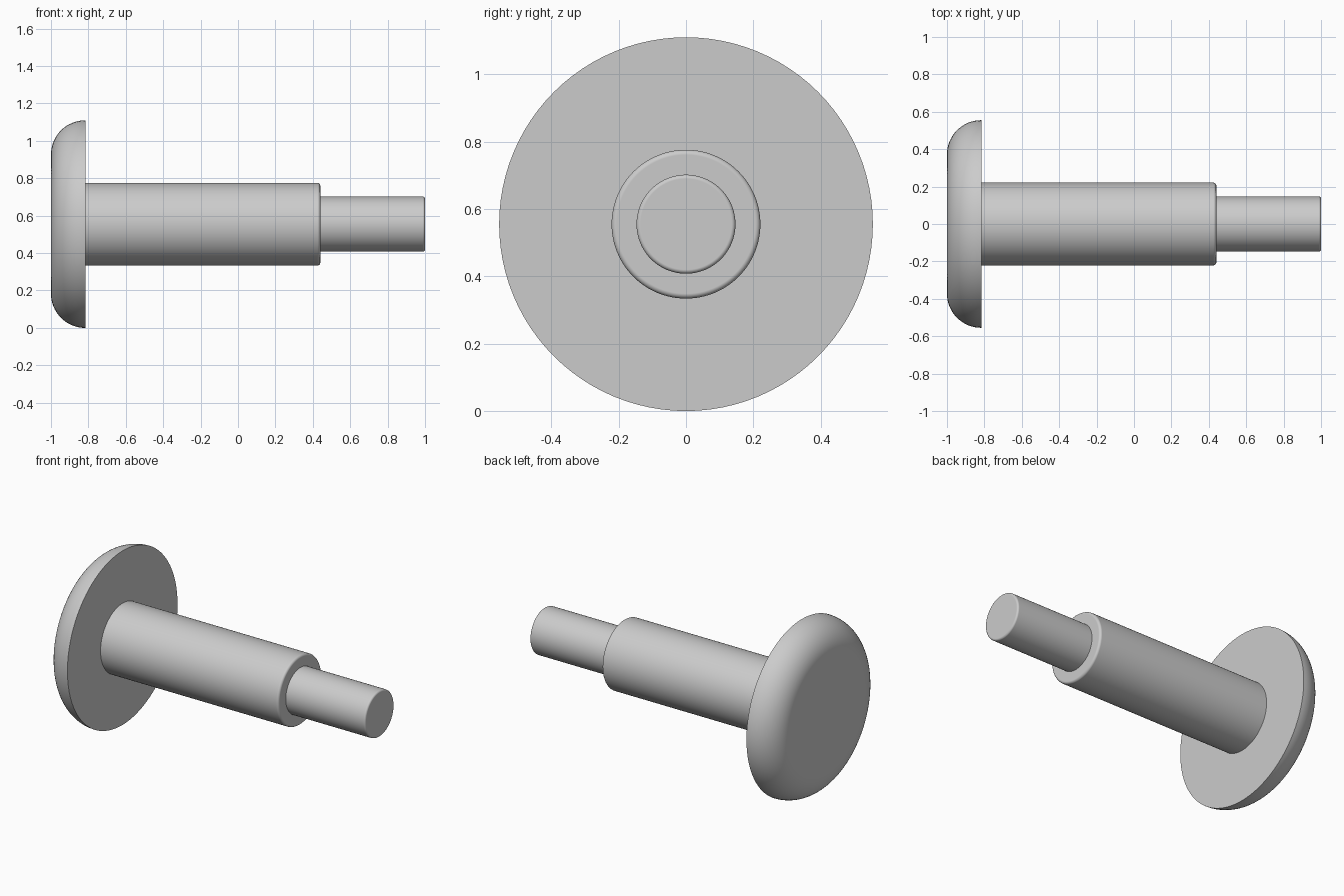
import bpy, bmesh
from math import sin, cos, pi

SEGMENTS = 96
RADIUS = 0.555           # head radius, also the height of the axis

cube = bpy.data.objects.get("Cube")
if cube:
    bpy.data.objects.remove(cube, do_unlink=True)

# Single grey metal
metal = bpy.data.materials.new("grey_metal")
metal.use_nodes = True
grey = (0.6, 0.6, 0.6, 1)
metal.diffuse_color = grey
metal.node_tree.nodes["Principled BSDF"].inputs["Base Color"].default_value = grey


def turned_part(name, flat_x, round_x, radius, fillet, steps):
    """Solid cylinder along x with a sharp rim at flat_x and a rounded rim at round_x."""
    side = 1 if round_x > flat_x else -1
    profile = [(flat_x, radius)]
    for i in range(steps + 1):
        a = pi / 2 * i / steps
        profile.append((round_x - side * fillet * (1 - sin(a)),
                        radius - fillet * (1 - cos(a))))
    bm = bmesh.new()
    rings = []
    for x, r in profile:
        rings.append([bm.verts.new((x, r * cos(2 * pi * k / SEGMENTS),
                                    r * sin(2 * pi * k / SEGMENTS)))
                      for k in range(SEGMENTS)])
    for a, b in zip(rings, rings[1:]):
        for k in range(SEGMENTS):
            n = (k + 1) % SEGMENTS
            bm.faces.new((a[k], a[n], b[n], b[k]))
    bm.faces.new(rings[0])
    bm.faces.new(rings[-1])
    bmesh.ops.recalc_face_normals(bm, faces=bm.faces)

    mesh = bpy.data.meshes.new(name)
    bm.to_mesh(mesh)
    bm.free()
    mesh.materials.append(metal)
    obj = bpy.data.objects.new(name, mesh)
    obj.location.z = RADIUS
    bpy.context.collection.objects.link(obj)

    # Smooth sides with flat end faces
    bpy.ops.object.select_all(action='DESELECT')
    obj.select_set(True)
    bpy.context.view_layer.objects.active = obj
    bpy.ops.object.shade_smooth_by_angle(angle=pi / 6)
    weighted = obj.modifiers.new("flat_ends", 'WEIGHTED_NORMAL')
    weighted.keep_sharp = True
    return obj


# Domed head, thick shaft, thin end pin
turned_part("head", -0.815, -1.0, RADIUS, 0.183, 16)
turned_part("shaft", -0.83, 0.44, 0.221, 0.015, 5)
turned_part("end_pin", 0.42, 1.0, 0.147, 0.012, 5)
